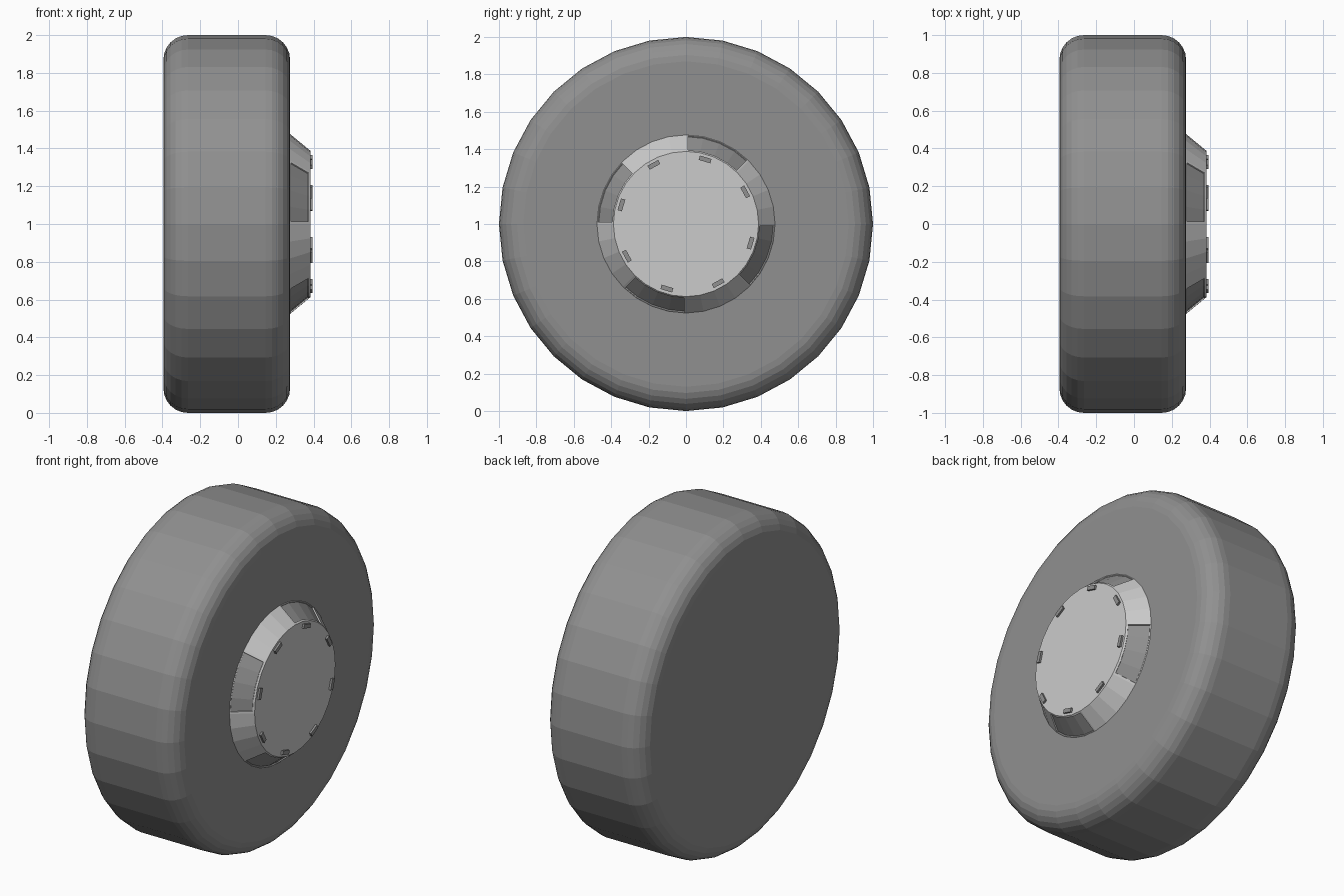
import bpy, bmesh
from math import pi, sin, cos, radians
from mathutils import Matrix

if "Cube" in bpy.data.objects:
    bpy.data.objects.remove(bpy.data.objects["Cube"])

SIDES = 32


def material(name, v):
    m = bpy.data.materials.new(name)
    m.diffuse_color = (v, v, v, 1)
    m.use_nodes = True
    m.node_tree.nodes["Principled BSDF"].inputs["Base Color"].default_value = m.diffuse_color
    return m


DARK = material("dark_rubber", 0.28)
LIGHT = material("light_metal", 0.8)


def finish(bm, name, *mats):
    bmesh.ops.recalc_face_normals(bm, faces=bm.faces)
    me = bpy.data.meshes.new(name)
    bm.to_mesh(me)
    bm.free()
    for m in mats:
        me.materials.append(m)
    ob = bpy.data.objects.new(name, me)
    bpy.context.collection.objects.link(ob)
    ob.location.z = 1
    return ob


def lathe(profile):
    """Capped solid round the x axis from (x, radius) points.
    Returns the bmesh and one list of side faces per profile segment."""
    bm = bmesh.new()
    rings = []
    for x, r in profile:
        rings.append([bm.verts.new((x, r * sin(2 * pi * i / SIDES), r * cos(2 * pi * i / SIDES)))
                      for i in range(SIDES)])
    bands = []
    for a, b in zip(rings, rings[1:]):
        bands.append([bm.faces.new((a[i], a[(i + 1) % SIDES], b[(i + 1) % SIDES], b[i]))
                      for i in range(SIDES)])
    bm.faces.new(rings[0])
    bm.faces.new(rings[-1])
    bmesh.ops.recalc_face_normals(bm, faces=bm.faces)
    return bm, bands


# Tyre with rounded shoulders
R, STEPS, X0, X1 = 0.13, 6, -0.395, 0.276
arc = [(R * (1 - sin(t)), 1 - R + R * cos(t))
       for t in [pi / 2 * (1 - k / STEPS) for k in range(STEPS + 1)]]
profile = [(X0 + d, r) for d, r in arc] + [(X1 - d, r) for d, r in reversed(arc)]
bm, _ = lathe(profile)
finish(bm, "tyre", DARK)

# Hub cap: cone frustum with four dark sunken panels
bm, bands = lathe([(0.27, 0.481), (0.383, 0.388)])
sunken = [f for i, f in enumerate(bands[0]) if (i // 4) % 2 == 0]
bmesh.ops.inset_region(bm, faces=sunken, thickness=0.012, depth=0.0, use_even_offset=True)
bmesh.ops.inset_region(bm, faces=sunken, thickness=0.0005, depth=-0.007, use_even_offset=True)
for f in sunken:
    f.material_index = 1
finish(bm, "hub_cap", LIGHT, DARK)

# Eight small dark tabs round the hub face
bm = bmesh.new()
for k in range(8):
    m = (Matrix.Rotation(-radians(16.5 + 45 * k), 4, 'X')
         @ Matrix.Translation((0.383, 0, 0.36))
         @ Matrix.Diagonal((0.024, 0.065, 0.024, 1)))
    bmesh.ops.create_cube(bm, size=1, matrix=m)
finish(bm, "hub_tabs", DARK)
